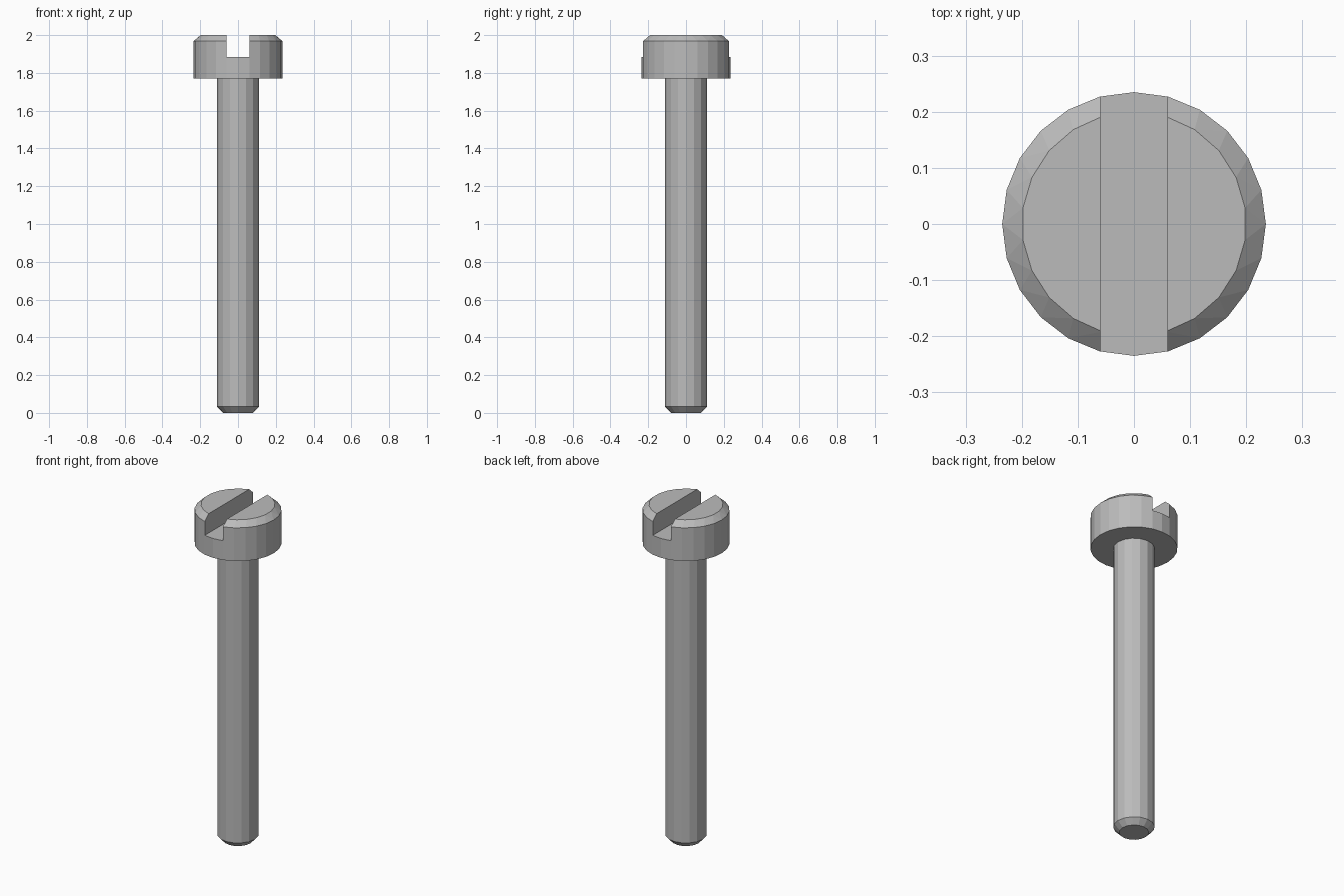
import bpy, bmesh
from math import cos, sin, pi

cube = bpy.data.objects.get("Cube")
if cube:
    bpy.data.objects.remove(cube)

# Plain grey metal
steel = bpy.data.materials.new("grey_steel")
steel.use_nodes = True
grey = (0.5, 0.5, 0.5, 1)
steel.diffuse_color = grey
steel.node_tree.nodes["Principled BSDF"].inputs["Base Color"].default_value = grey


def faceted_solid(name, rings):
    """Convex body through rings of (radius, height, sides, half-step turn)."""
    bm = bmesh.new()
    for radius, z, sides, turn in rings:
        for i in range(sides):
            a = 2 * pi * (i + turn) / sides
            bm.verts.new((radius * cos(a), radius * sin(a), z))
    bmesh.ops.convex_hull(bm, input=bm.verts[:])
    bmesh.ops.dissolve_limit(bm, angle_limit=0.01, verts=bm.verts[:], edges=bm.edges[:])
    bmesh.ops.recalc_face_normals(bm, faces=bm.faces[:])
    mesh = bpy.data.meshes.new(name)
    bm.to_mesh(mesh)
    bm.free()
    mesh.materials.append(steel)
    obj = bpy.data.objects.new(name, mesh)
    bpy.context.collection.objects.link(obj)
    return obj


# Shank with a chamfered tip
shank = faceted_solid("shank", [(0.08, 0, 16, 0), (0.112, 0.033, 16, 0), (0.112, 1.78, 16, 0)])

# Cylindrical head with a chamfered rim
head = faceted_solid("head", [(0.235, 1.77, 24, 0), (0.235, 1.968, 24, 0), (0.2, 2.0, 22, 0.5)])

# Driver slot cut from front to back
bpy.ops.mesh.primitive_cube_add(size=1, location=(0, 0, 2.035))
cutter = bpy.context.object
cutter.name = "slot_cutter"
cutter.scale = (0.12, 0.6, 0.3)
cutter.data.materials.append(steel)
cutter.hide_render = True
cutter.hide_viewport = True
cutter.display_type = 'WIRE'
slot = head.modifiers.new("driver_slot", 'BOOLEAN')
slot.operation = 'DIFFERENCE'
slot.solver = 'EXACT'
slot.object = cutter
